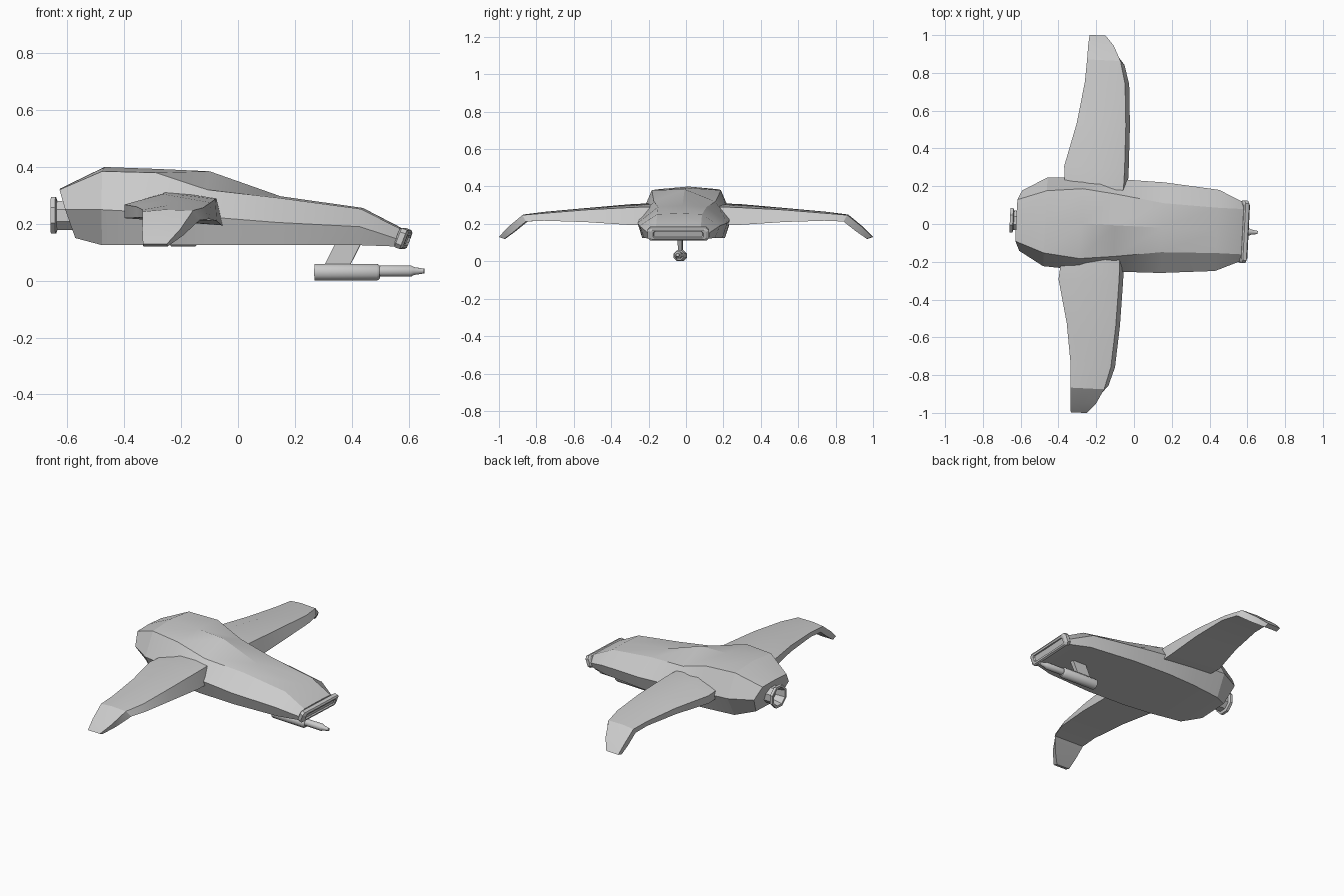
import bpy, bmesh
from math import cos, sin, pi, radians

if "Cube" in bpy.data.objects:
    bpy.data.objects.remove(bpy.data.objects["Cube"])

YAW, OFFSET_Y = -0.05, -0.012   # the whole craft sits slightly turned


def loft(name, rings, angle=30, mirror=False):
    """Skin a list of equal-length point rings, capped at both ends."""
    bm = bmesh.new()
    vs = [[bm.verts.new(p) for p in r] for r in rings]
    n = len(vs[0])
    for a, b in zip(vs, vs[1:]):
        for i in range(n):
            j = (i + 1) % n
            bm.faces.new((a[i], a[j], b[j], b[i]))
    bm.faces.new(vs[0])
    bm.faces.new(vs[-1])
    bmesh.ops.recalc_face_normals(bm, faces=bm.faces)
    for f in bm.faces:
        f.smooth = True
    me = bpy.data.meshes.new(name)
    bm.to_mesh(me)
    bm.free()
    me.set_sharp_from_angle(angle=radians(angle))
    ob = bpy.data.objects.new(name, me)
    bpy.context.collection.objects.link(ob)
    ob.rotation_euler.z = YAW
    ob.location.y = OFFSET_Y
    if mirror:
        m = ob.modifiers.new("mirror", 'MIRROR')
        m.use_axis = (False, True, False)
        m.use_mirror_merge = False
    return ob


def tube(profile, z, n=8):
    """Rings around the x axis from (x, radius) pairs."""
    return [[(x, r * cos(2 * pi * (i + .5) / n), z + r * sin(2 * pi * (i + .5) / n))
             for i in range(n)] for x, r in profile]


# Hull: x, lean, top z, deck (y, z), chine (y, z), keel (y, z)
hull = []
for x, lean, zc, yd, zd, yc, zn, yb, zb in [
        (-.56, .065, .325, .11, .32, .16, .25, .10, .15),
        (-.47, 0, .400, .165, .385, .235, .25, .17, .125),
        (-.28, 0, .393, .185, .380, .245, .24, .20, .125),
        (-.10, 0, .385, .165, .320, .245, .225, .215, .125),
        (.15, 0, .297, .130, .291, .24, .205, .215, .125),
        (.44, 0, .256, .120, .252, .215, .19, .19, .125),
        (.575, 0, .185, .120, .183, .155, .145, .145, .12)]:
    half = [(yd, zd), (yc, zn), (yb, zb)]
    loop = [(0, zc)] + half + [(-y, z) for y, z in reversed(half)]
    hull.append([(x - lean * (z - .125) / .2, y, z) for y, z in loop])
loft("hull", hull, 22)

# Wings: y, trailing x, leading x, z of peak / trailing / leading top,
# z of leading / trailing bottom, inward shift of the underside
wing = []
for y, xt, xl, zp, zt, zl, bl, bt, dy in [
        (.15, -.370, -.070, .315, .270, .290, .200, .220, 0),
        (.22, -.378, -.065, .309, .270, .290, .195, .220, 0),
        (.30, -.385, -.065, .305, .268, .287, .195, .220, 0),
        (.53, -.330, -.070, .285, .260, .275, .210, .222, 0),
        (.75, -.298, -.085, .265, .250, .257, .217, .222, 0),
        (.87, -.292, -.115, .250, .243, .247, .213, .213, .02),
        (.95, -.290, -.155, .183, .180, .182, .160, .160, .035),
        (1.0, -.285, -.200, .130, .130, .130, .120, .120, .03)]:
    xm = xt + .42 * (xl - xt)
    w = .022 * min(1, (1.0 - y) / .13)
    wing.append([(xt, y, zt), (xm, y, zp), (xl, y, zl),
                 (xl + w, y - dy, bl), (xt, y - dy, bt)])
loft("wings", wing, 30, mirror=True)

# Nose bumper: tilted chamfered bar with a recessed front
bumper = []
for d, w, h in [(0, .155, .028), (.006, .165, .036), (.026, .165, .036),
                (.034, .15, .028), (.034, .135, .018), (.026, .13, .015)]:
    c = .4 * h
    loop = [(w, -h + c), (w, h - c), (w - c, h), (-w + c, h),
            (-w, h - c), (-w, -h + c), (-w + c, -h), (w - c, -h)]
    bumper.append([(.566 + .93 * d + .36 * v, y, .154 - .36 * d + .93 * v)
                   for y, v in loop])
loft("nose_bumper", bumper, 20)

# Tail engine: flanged, hollow nozzle
loft("tail_engine", tube([(-.54, .055), (-.637, .055), (-.642, .07), (-.658, .07),
                          (-.658, .055), (-.60, .042)], .23), 30)

# Belly gun: thick body, thinner barrel, pointed end
loft("gun_body", tube([(.27, .032), (.49, .032), (.50, .024)], .03), 50)
loft("gun_barrel", tube([(.49, .021), (.61, .021), (.62, .015), (.656, .009)], .034), 50)

# Gun pylon
loft("gun_pylon", [[(x0, -t, z), (x1, -t, z), (x1, t, z), (x0, t, z)]
                   for x0, x1, z, t in [(.30, .39, .045, .01), (.348, .438, .14, .014)]])
